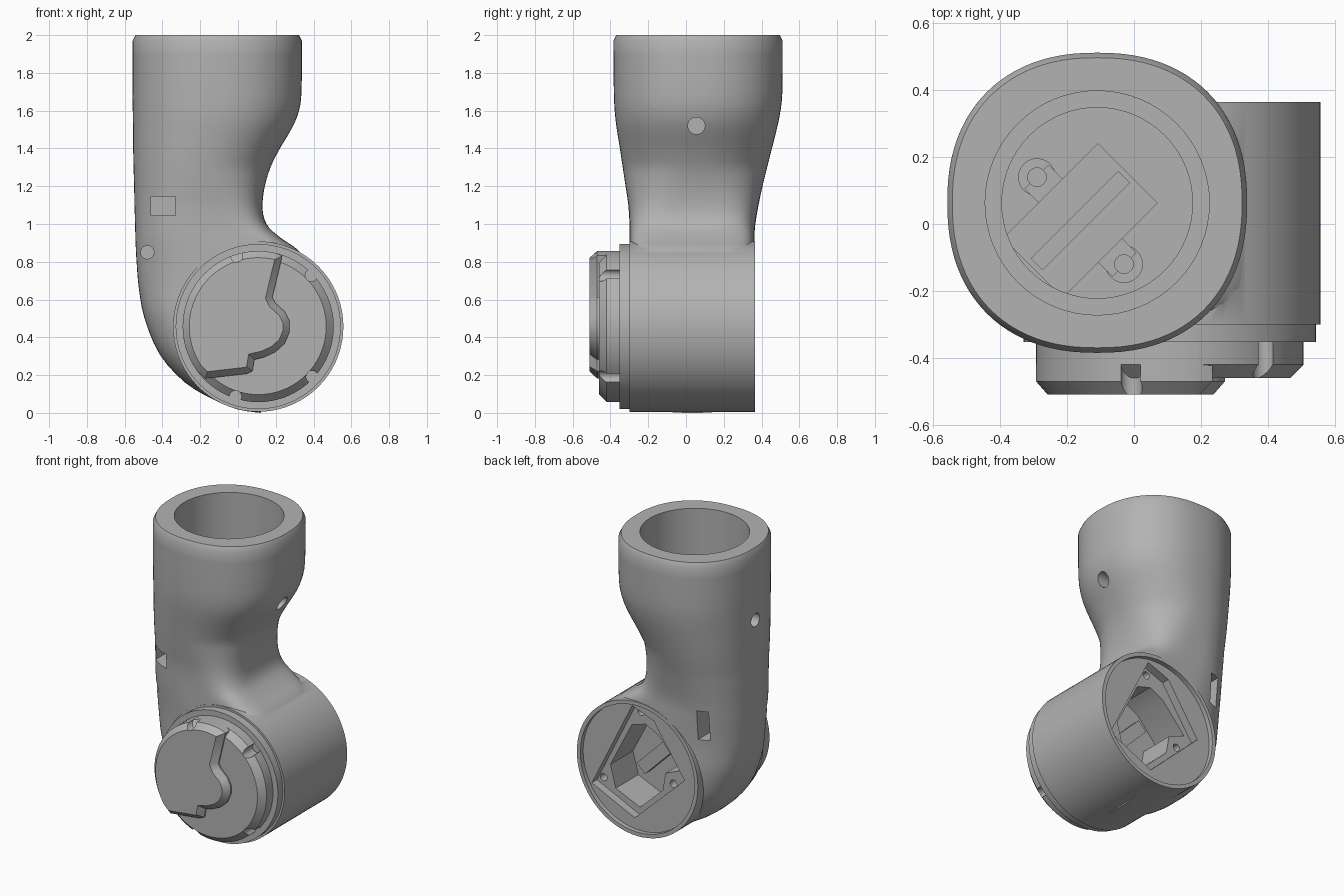
import bpy, bmesh
from math import sin, cos, pi, radians, copysign
from mathutils import Vector, Matrix

cube = bpy.data.objects.get("Cube")
if cube:
    bpy.data.objects.remove(cube, do_unlink=True)

grey = bpy.data.materials.new("light_grey")
grey.use_nodes = True
colour = (0.45, 0.45, 0.45, 1)
grey.diffuse_color = colour
grey.node_tree.nodes["Principled BSDF"].inputs["Base Color"].default_value = colour

DRUM = Vector((0.107, 0, 0.457))    # elbow drum axis, along y
TUBE = Vector((-0.11, 0.063, 0))    # socket axis, along z


def finish(name, bm):
    bmesh.ops.recalc_face_normals(bm, faces=bm.faces)
    mesh = bpy.data.meshes.new(name)
    bm.to_mesh(mesh)
    bm.free()
    mesh.materials.append(grey)
    obj = bpy.data.objects.new(name, mesh)
    bpy.context.collection.objects.link(obj)
    return obj


def loft(name, rings):
    bm = bmesh.new()
    loops = [[bm.verts.new(p) for p in ring] for ring in rings]
    n = len(loops[0])
    for a, b in zip(loops, loops[1:]):
        for i in range(n):
            j = (i + 1) % n
            bm.faces.new((a[i], a[j], b[j], b[i]))
    bm.faces.new(loops[0])
    bm.faces.new(loops[-1])
    return finish(name, bm)


def circle(r, n=64):
    return [(r * cos(2 * pi * i / n), r * sin(2 * pi * i / n)) for i in range(n)]


def lathe(name, profile, origin, axis, n=64):
    """Round part: profile of (radius, position along axis)."""
    def place(a, b, t):
        p = {"x": (t, a, b), "y": (a, t, b), "z": (a, b, t)}[axis]
        return Vector(p) + origin
    return loft(name, [[place(a, b, t) for a, b in circle(r, n)] for r, t in profile])


def prism_y(name, points, y0, y1):
    return loft(name, [[Vector((a, y, b)) + DRUM for a, b in points] for y in (y0, y1)])


def box(name, centre, size, turn=0):
    bm = bmesh.new()
    bmesh.ops.create_cube(bm, size=1, matrix=Matrix.Translation(centre)
                          @ Matrix.Rotation(radians(turn), 4, "Z") @ Matrix.Diagonal((*size, 1)))
    return finish(name, bm)


def combine(target, tool, operation="DIFFERENCE"):
    mod = target.modifiers.new("combine", "BOOLEAN")
    mod.operation, mod.solver, mod.object = operation, "EXACT", tool
    bpy.context.view_layer.objects.active = target
    bpy.ops.object.modifier_apply(modifier=mod.name)
    bpy.data.objects.remove(tool, do_unlink=True)


def smooth_rows(rows, steps=3):
    """Pass a smooth curve through the rows."""
    ends = [rows[0]] + rows + [rows[-1]]
    out = []
    for p, q, r, s in zip(ends, ends[1:], ends[2:], ends[3:]):
        for k in range(steps):
            t = k / steps
            out.append([b + t / 2 * (c - a + t * (2 * a - 5 * b + 4 * c - d + t * (3 * (b - c) + d - a)))
                        for a, b, c, d in zip(p, q, r, s)])
    return out + [rows[-1]]


# Bent arm: each section has outer x, z, inner x, z, front y, back y
low = (-.298, .363)
sections = [
    (-.558, 1.97, .338, 1.97, -.385, .512), (-.558, 1.7, .336, 1.69, -.382, .51),
    (-.557, 1.58, .317, 1.58, -.376, .497), (-.556, 1.5, .282, 1.5, -.366, .48),
    (-.555, 1.4, .222, 1.4, -.35, .455), (-.553, 1.3, .172, 1.3, -.335, .43),
    (-.55, 1.2, .142, 1.2, -.32, .405), (-.548, 1.1, .13, 1.11, -.306, .385),
    (-.545, 1, .136, 1.04, -.3, .37), (-.543, .92, .165, .98, *low),
    (-.54, .85, .235, .92, *low), (-.535, .77, .32, .86, *low),
    (-.525, .66, .4, .75, *low), (-.495, .5, .36, .64, *low), (-.415, .31, .32, .56, *low),
    (-.28, .16, .3, .5, *low), (-.125, .068, .3, .46, *low), (0, .018, .3, .42, *low),
    (.12, 0, .3, .38, *low)]


def rounded(value, power):
    return copysign(abs(value) ** power, value)


rings = []
for ox, oz, ix, iz, y0, y1 in [(-.543, 2, .323, 2, -.37, .497)] + smooth_rows(sections):
    # Slightly squared round; the inner side squares up as it spreads onto the drum
    outer = .88 if oz > 1.2 else max(.75, .88 - (1.2 - oz) * .2)
    inner = min(.88, max(.35, .35 + (iz - .95) * 1.5))
    ring = []
    for c, s in circle(1, 96):
        power = outer if c > 0 else inner
        u, w = rounded(c, power), rounded(s, power)
        ring.append(((ox + ix) / 2 + (ox - ix) / 2 * u, (y0 + y1) / 2 + (y1 - y0) / 2 * w,
                     (oz + iz) / 2 + (oz - iz) / 2 * u))
    rings.append(ring)
arm = loft("elbow_body", rings)
combine(arm, lathe("drum", [(.451, -.3), (.451, .365)], DRUM, "y", 72), "UNION")

# Socket bore with a step, and the connector pocket in its floor
combine(arm, lathe("bore", [(.285, 1.58), (.285, 1.63), (.335, 1.63), (.335, 2.1)], TUBE, "z"))
middle = Vector((-.16, .01, 1.56))
combine(arm, box("pocket", middle, (.4, .25, .1), 45))
combine(arm, box("ear_link", middle, (.1, .37, .09), 45))
for side in (-1, 1):
    ear = middle + Vector((-.13 * side, .13 * side, 0))
    combine(arm, lathe("ear", [(.055, -.04), (.055, .06)], ear, "z", 24))
    combine(arm, lathe("ear_screw", [(.028, -.1), (.028, .06)], ear, "z", 16))
connector = box("connector_bar", middle, (.37, .05, .09), 45)

# Blind side screw holes and windows
for x in (-.56, .29):
    combine(arm, lathe("side_screw", [(.045, x - .1), (.045, x + .1)], Vector((0, .055, 1.52)), "x", 24))
combine(arm, lathe("front_screw", [(.035, -.35), (.035, -.08)], Vector((-.48, 0, .85)), "y", 20))
combine(arm, box("front_window", (-.395, -.22, 1.095), (.13, .22, .1)))
combine(arm, box("back_window", (-.36, .3, .86), (.07, .2, .2)))

# Back of the drum: rim, shelf, deep pocket and three screw holes
combine(arm, lathe("rim_recess", [(.425, .335), (.425, .4)], DRUM, "y"))
combine(arm, prism_y("shelf", [(.36, -.2), (.04, -.35), (-.33, 0), (-.1, .34), (.06, .4)], .28, .4))
combine(arm, prism_y("deep_pocket", [(.26, -.07), (.22, -.22), (.04, -.3), (-.13, -.14), (-.15, -.02),
                                     (-.27, .03), (-.1, .22), (0, .27), (.1, .24)], .04, .4))
for a, b in ((.03, .345), (.31, -.17), (-.21, -.075)):
    combine(arm, lathe("corner_screw", [(.025, .15), (.025, .3)], DRUM + Vector((a, 0, b)), "y", 16))
strip = prism_y("pocket_strip", [(-.12, .08), (.13, -.17), (.19, -.11), (-.06, .14)], .03, .1)

# Front coupling: seat ring, chamfered disc and raised claw plate
seat = lathe("seat_ring", [(.437, -.352), (.437, -.28)], DRUM, "y", 72)
disc = lathe("coupling_disc", [(.36, -.46), (.4, -.42), (.4, -.34)], DRUM, "y", 72)
outline = [(-.06, -.25), (-.03, -.235), (-.02, -.175), (.03, -.163), (.09, -.135), (.14, -.09),
           (.165, -.03), (.165, .03), (.14, .08), (.09, .125), (.075, .155), (.128, .375)]
outline += [(.4 * cos(radians(t)), .4 * sin(radians(t))) for t in range(76, 218, 5)]
outline.append((-.28, -.275))

bm = bmesh.new()
back = [bm.verts.new(Vector((a, -.34, b)) + DRUM) for a, b in outline]
front = [bm.verts.new(Vector((a, -.47, b)) + DRUM) for a, b in outline]
for i in range(len(back)):
    j = (i + 1) % len(back)
    bm.faces.new((back[i], back[j], front[j], front[i]))
bm.faces.new(back)
cap = bm.faces.new(front)
bmesh.ops.recalc_face_normals(bm, faces=bm.faces)
bmesh.ops.inset_individual(bm, faces=[cap], thickness=.035, depth=.04, use_even_offset=True)
claw = finish("claw_plate", bm)

# Key notches around the coupling
for part, angles in ((disc, (44, -43, -108)), (claw, (107,))):
    for t in angles:
        spot = DRUM + Vector((cos(radians(t)), 0, sin(radians(t)))) * .39
        combine(part, lathe("notch", [(.032, -.6), (.032, -.353)], spot, "y", 16))

# Smooth shading with sharp edges kept
bpy.ops.object.select_all(action="DESELECT")
for part in (arm, seat, disc, claw):
    part.select_set(True)
bpy.context.view_layer.objects.active = arm
bpy.ops.object.shade_smooth_by_angle(angle=radians(30))
